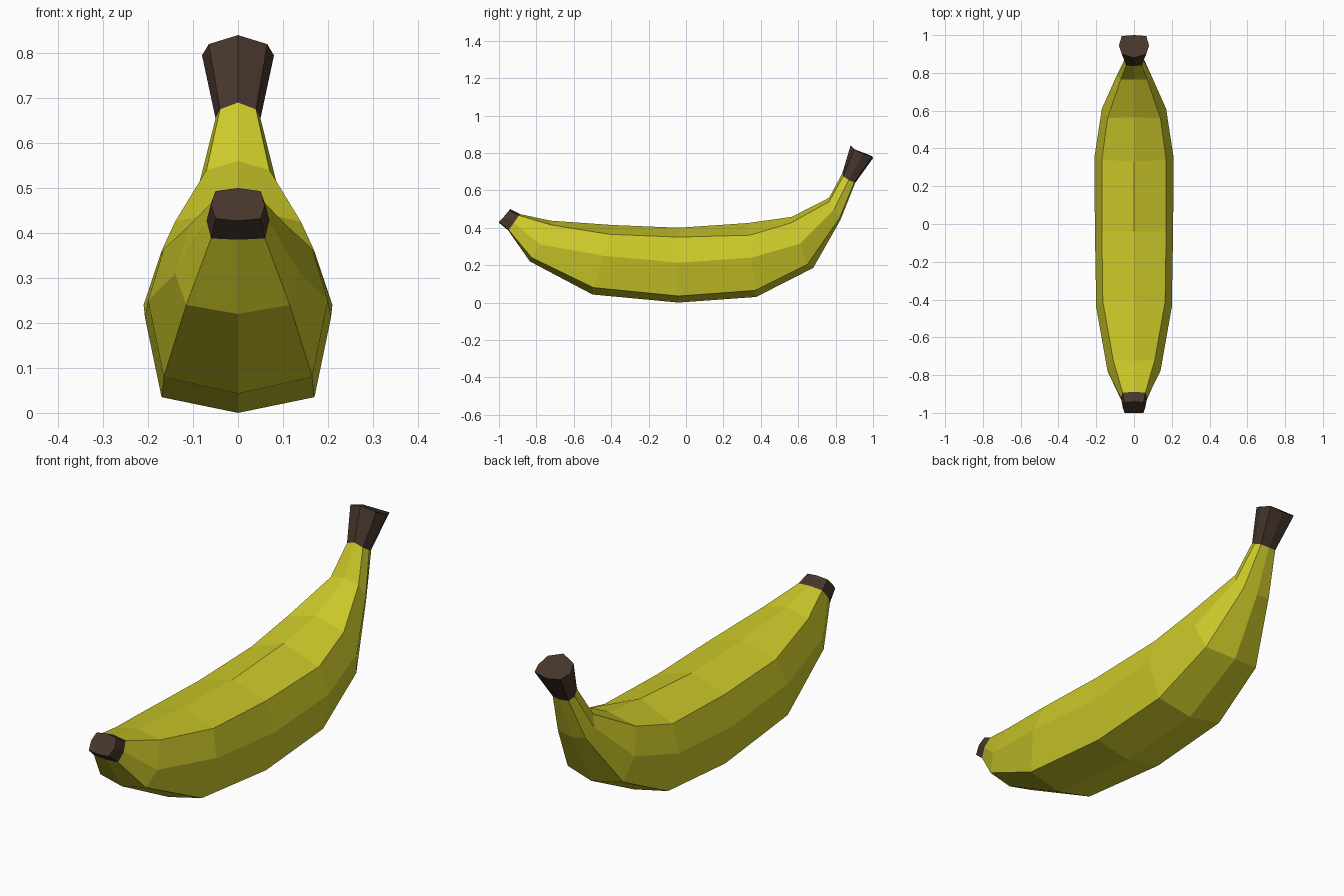
import bpy, bmesh

if "Cube" in bpy.data.objects:
    bpy.data.objects.remove(bpy.data.objects["Cube"])

def material(name, rgb):
    m = bpy.data.materials.new(name)
    m.diffuse_color = (*rgb, 1)
    m.use_nodes = True
    m.node_tree.nodes["Principled BSDF"].inputs["Base Color"].default_value = m.diffuse_color
    return m

peel = material("yellow_peel", (0.60, 0.58, 0.022))
brown = material("dark_brown", (0.062, 0.037, 0.025))

# Half-octagon sections: side widths (upper, middle, lower), then
# (y, z) for top, upper, middle, lower and bottom points
SECTIONS = [
    ((.05, .06, .05), (-.94, .50), (-.945, .493), (-.97, .462), (-1.0, .432), (-1.0, .427)),
    ((.06, .07, .06), (-.888, .473), (-.893, .466), (-.92, .427), (-.948, .388), (-.95, .385)),
    ((.11, .14, .115), (-.725, .438), (-.72, .415), (-.78, .31), (-.825, .24), (-.835, .22)),
    ((.165, .20, .165), (-.40, .415), (-.41, .365), (-.44, .25), (-.495, .08), (-.50, .043)),
    ((.17, .207, .17), (-.04, .40), (-.04, .35), (-.04, .213), (-.04, .035), (-.04, 0)),
    ((.17, .21, .168), (.33, .425), (.34, .36), (.35, .24), (.37, .065), (.375, .03)),
    ((.14, .17, .14), (.565, .458), (.56, .425), (.61, .315), (.65, .205), (.68, .185)),
    ((.07, .09, .07), (.765, .56), (.765, .54), (.79, .495), (.82, .45), (.825, .44)),
    ((.04, .05, .04), (.835, .69), (.84, .675), (.87, .655), (.90, .643), (.905, .64)),
    ((.065, .08, .065), (.88, .84), (.90, .82), (.945, .795), (.995, .783), (1.0, .772)),
]

def ring(section):
    """Mirror a half section into eight points."""
    widths, *pts = section
    xs = (0, *widths, 0)
    half = [(x, y, z) for x, (y, z) in zip(xs, pts)]
    return half + [(-x, y, z) for x, y, z in half[3:0:-1]]

def loft(name, sections, mat, cap_first=False, cap_last=False):
    bm = bmesh.new()
    rings = [[bm.verts.new(p) for p in ring(s)] for s in sections]
    for a, b in zip(rings, rings[1:]):
        for i in range(8):
            j = (i + 1) % 8
            bm.faces.new((a[i], a[j], b[j], b[i]))
    # Flat end caps
    if cap_first:
        bm.faces.new(rings[0][::-1])
    if cap_last:
        bm.faces.new(rings[-1])
    bmesh.ops.recalc_face_normals(bm, faces=bm.faces)
    mesh = bpy.data.meshes.new(name)
    bm.to_mesh(mesh)
    bm.free()
    mesh.materials.append(mat)
    obj = bpy.data.objects.new(name, mesh)
    bpy.context.collection.objects.link(obj)
    return obj

# Blossom tip, curved fruit body and flared stem
loft("blossom_tip", SECTIONS[:2], brown, cap_first=True)
loft("fruit_body", SECTIONS[1:9], peel)
loft("stem", SECTIONS[8:], brown, cap_last=True)
